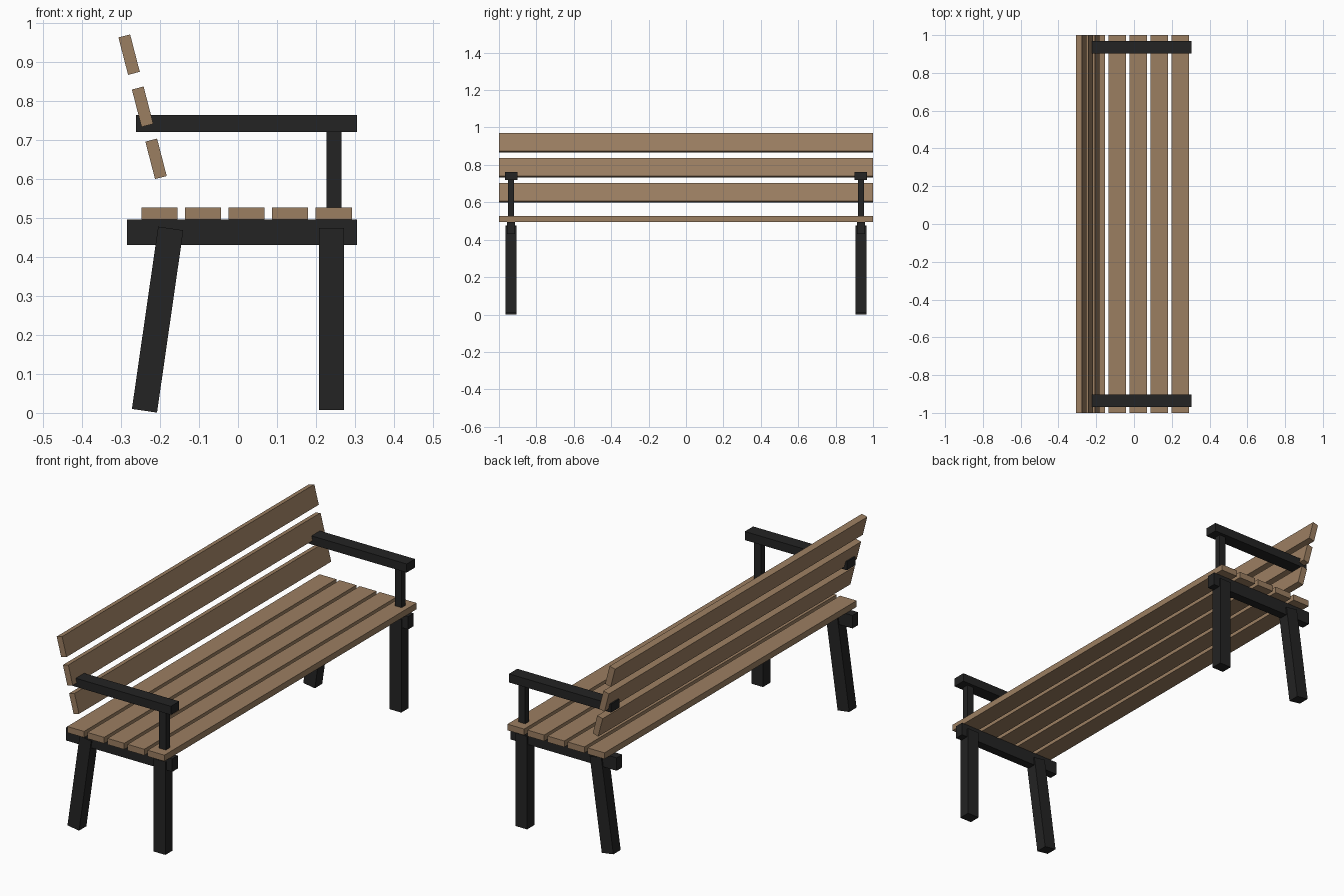
import bpy
from math import radians
from mathutils import Matrix
import bmesh

cube = bpy.data.objects.get("Cube")
if cube:
    bpy.data.objects.remove(cube, do_unlink=True)


def material(name, rgb):
    mat = bpy.data.materials.new(name)
    mat.use_nodes = True
    mat.diffuse_color = (*rgb, 1)
    mat.node_tree.nodes["Principled BSDF"].inputs["Base Color"].default_value = (*rgb, 1)
    return mat


wood = material("brown wood", (0.33, 0.21, 0.12))
metal = material("black metal", (0.017, 0.017, 0.017))


def box(name, centre, size, mat, tilt=0):
    """A plank or bar, tilted in degrees about the bench's long axis."""
    mesh = bpy.data.meshes.new(name)
    bm = bmesh.new()
    bmesh.ops.create_cube(bm, size=1, matrix=Matrix.Diagonal((*size, 1)))
    bm.to_mesh(mesh)
    bm.free()
    mesh.materials.append(mat)
    obj = bpy.data.objects.new(name, mesh)
    obj.location = centre
    obj.rotation_euler.y = radians(tilt)
    bpy.context.collection.objects.link(obj)
    return obj


# Seat slats, evenly spaced
for i in range(5):
    box(f"seat_slat_{i + 1}", (-0.201 + i * 0.1115, 0, 0.511), (0.093, 2, 0.031), wood)

# Backrest slats, following the lean of the back
for i in range(3):
    box(f"back_slat_{i + 1}", (-0.21 - i * 0.0345, 0, 0.651 + i * 0.1335),
        (0.031, 2, 0.099), wood, tilt=-14.5)

# Metal frame at each end
for side, y in (("near", -0.935), ("far", 0.935)):
    box(f"{side}_seat_rail", (0.01, y, 0.4625), (0.59, 0.044, 0.065), metal)
    box(f"{side}_straight_leg", (0.2395, y, 0.2405), (0.065, 0.058, 0.467), metal)
    box(f"{side}_splayed_leg", (-0.206, y, 0.239), (0.065, 0.058, 0.472), metal, tilt=8.2)
    box(f"{side}_arm_post", (0.246, y, 0.59), (0.038, 0.032, 0.27), metal)
    box(f"{side}_armrest", (0.0215, y, 0.7415), (0.567, 0.066, 0.043), metal)
